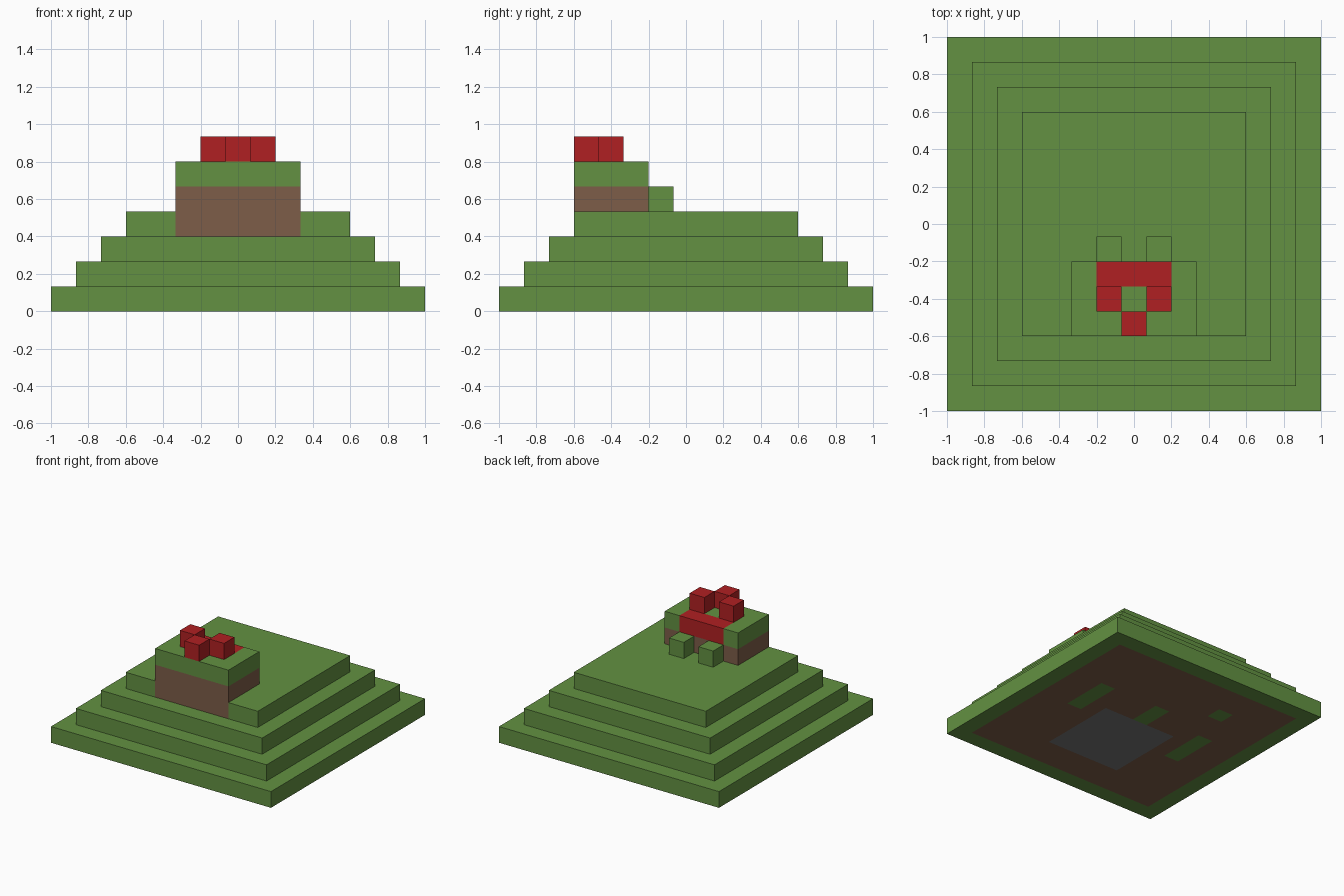
import bpy, bmesh
from mathutils import Vector

if "Cube" in bpy.data.objects:
    bpy.data.objects.remove(bpy.data.objects["Cube"])

U = 2 / 15  # one block; all sizes below are in blocks


def material(name, rgb):
    m = bpy.data.materials.new(name)
    m.use_nodes = True
    m.diffuse_color = (*rgb, 1)
    bsdf = next(n for n in m.node_tree.nodes if n.type == 'BSDF_PRINCIPLED')
    bsdf.inputs["Base Color"].default_value = (*rgb, 1)
    return m


MATERIALS = [material("grass green", (0.125, 0.283, 0.054)),
             material("earth brown", (0.205, 0.109, 0.065)),
             material("flower red", (0.434, 0.0144, 0.016)),
             material("stone grey", (0.178, 0.178, 0.18))]
GREEN, BROWN, RED, GREY = range(4)


def finish(name, bm, rule):
    """Colour each face by a rule, scale to size and link the object."""
    for f in bm.faces:
        f.material_index = rule(f.calc_center_median(), f.normal)
    bmesh.ops.scale(bm, vec=(U, U, U), verts=bm.verts)
    me = bpy.data.meshes.new(name)
    bm.to_mesh(me)
    bm.free()
    for m in MATERIALS:
        me.materials.append(m)
    bpy.context.collection.objects.link(bpy.data.objects.new(name, me))


def box(lo, hi):
    """Box between two corners, left open underneath."""
    bm = bmesh.new()
    bmesh.ops.create_cube(bm, size=1)
    lo, hi = Vector(lo), Vector(hi)
    bmesh.ops.scale(bm, vec=hi - lo, verts=bm.verts)
    bmesh.ops.translate(bm, vec=(lo + hi) / 2, verts=bm.verts)
    bm.normal_update()
    drop(bm, lambda c, n: n.z < -0.5)
    return bm


def drop(bm, test):
    faces = [f for f in bm.faces if test(f.calc_center_median(), f.normal)]
    bmesh.ops.delete(bm, geom=faces, context='FACES')


def cut(bm, axis, at):
    no = Vector((0, 0, 0))
    no[axis] = 1
    bmesh.ops.bisect_plane(bm, geom=bm.verts[:] + bm.edges[:] + bm.faces[:],
                           plane_co=no * at, plane_no=no, dist=1e-5)
    bm.normal_update()


# Stepped mound: inset and raise the top face for each terrace
mound = box((-7.5, -7.5, 0), (7.5, 7.5, 1))
for step in range(3):
    top = max(mound.faces, key=lambda f: f.calc_center_median().z)
    bmesh.ops.inset_region(mound, faces=[top], thickness=1, use_even_offset=True)
    new = bmesh.ops.extrude_face_region(mound, geom=[top])["geom"]
    bmesh.ops.delete(mound, geom=[top], context='FACES_ONLY')
    bmesh.ops.translate(mound, vec=(0, 0, 1),
                        verts=[g for g in new if isinstance(g, bmesh.types.BMVert)])
bmesh.ops.recalc_face_normals(mound, faces=mound.faces)
for axis, at in ((0, -2.5), (0, 2.5), (1, -1.5)):
    cut(mound, axis, at)
# Open the area covered by the summit block
drop(mound, lambda c, n: c.z > 3.9 and abs(c.x) < 2.5 and c.y < -1.5)
finish("stepped_mound", mound, lambda c, n:
       BROWN if 3 < c.z < 4 and n.y < -0.5 and abs(c.x) < 2.5 else GREEN)

# Underside: earth with a stone square and grass patches (x0, x1, y0, y1)
PATCHES = [(-2.5, 2.5, -4.5, 0.5, GREY), (3.5, 4.5, -0.5, 2.5, GREEN),
           (-0.5, 0.5, 0.5, 2.5, GREEN), (-3.5, -2.5, 3.5, 4.5, GREEN),
           (-4.5, -3.5, -1.5, 1.5, GREEN)]


def underside_colour(c, n):
    for x0, x1, y0, y1, colour in PATCHES:
        if x0 < c.x < x1 and y0 < c.y < y1:
            return colour
    return GREEN if max(abs(c.x), abs(c.y)) > 6.5 else BROWN


underside = bmesh.new()
bmesh.ops.create_grid(underside, x_segments=15, y_segments=15, size=7.5)
bmesh.ops.reverse_faces(underside, faces=underside.faces)
finish("underside", underside, underside_colour)

# Summit block: earth below, turf above, red strip along the back
summit = box((-2.5, -4.5, 4), (2.5, -1.5, 6))
for axis, at in ((0, -1.5), (0, 1.5), (1, -2.5), (2, 5)):
    cut(summit, axis, at)


def summit_colour(c, n):
    if c.z < 5:
        return BROWN
    return RED if abs(c.x) < 1.5 and c.y > -2.5 else GREEN


finish("summit_block", summit, summit_colour)

# Single cubes: red petals on the summit, two shrubs behind it
for name, x, y, z, colour in (("petal_left", 1, -3, 6, RED),
                              ("petal_right", -1, -3, 6, RED),
                              ("petal_front", 0, -4, 6, RED),
                              ("shrub_left", 1, -1, 4, GREEN),
                              ("shrub_right", -1, -1, 4, GREEN)):
    cube = box((x - 0.5, y - 0.5, z), (x + 0.5, y + 0.5, z + 1))
    finish(name, cube, lambda c, n: colour)
